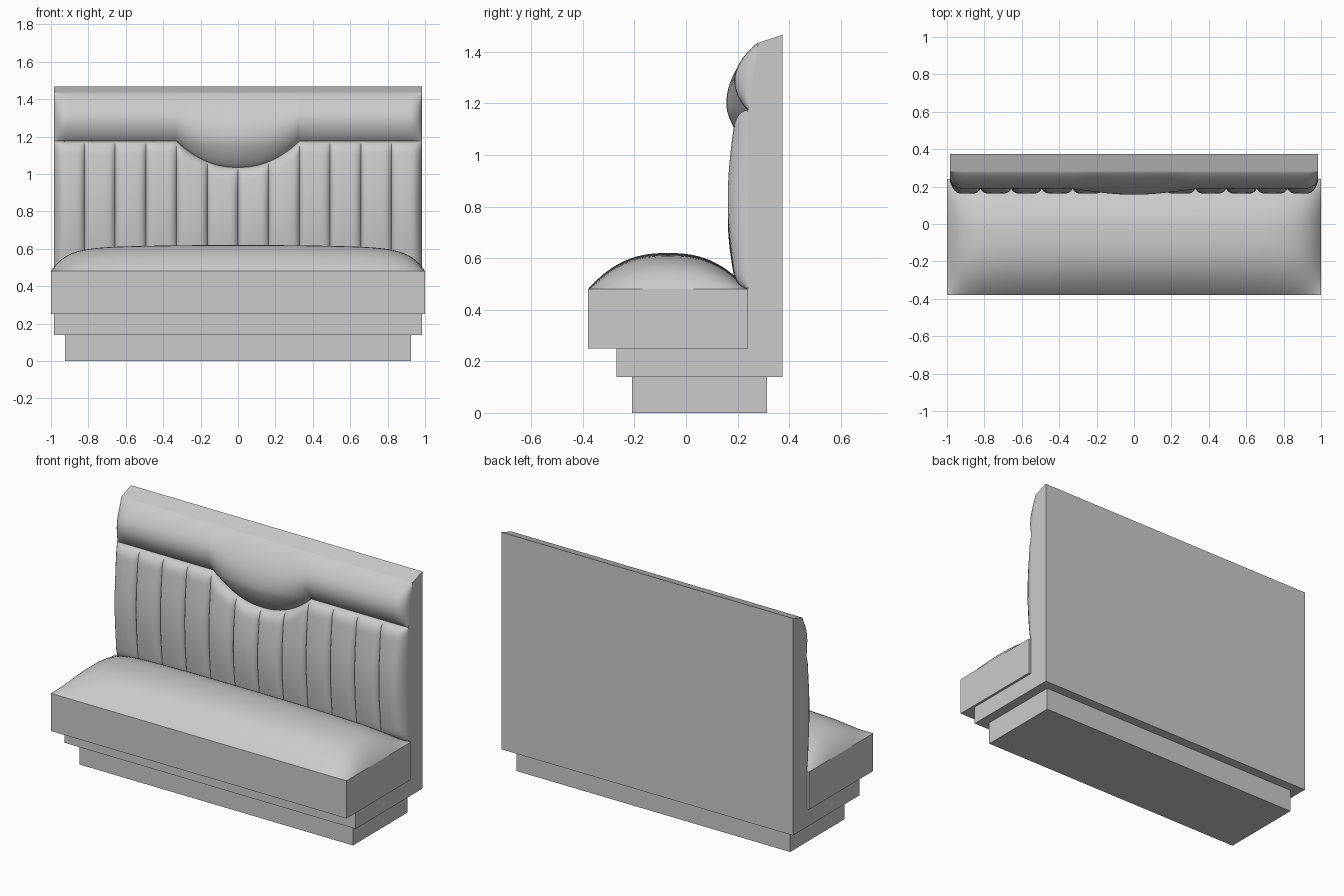
import bpy
from math import sin, cos, pi, exp, sqrt, radians

if "Cube" in bpy.data.objects:
    bpy.data.objects.remove(bpy.data.objects["Cube"])

HALF = 0.985          # half width of frame and back upholstery
CHANNELS = 12
PITCH = 2 * HALF / CHANNELS
DIP = 2 * PITCH       # half width of the scalloped dip


def make_mesh(name, verts, faces):
    me = bpy.data.meshes.new(name)
    me.from_pydata(verts, [], faces)
    me.validate()
    ob = bpy.data.objects.new(name, me)
    bpy.context.collection.objects.link(ob)
    return ob


def extrude_x(name, profile, hx):
    """Solid made from a counter-clockwise (y, z) profile, seen from +x."""
    n = len(profile)
    verts = [(x, y, z) for x in (-hx, hx) for y, z in profile]
    faces = [tuple(reversed(range(n))), tuple(range(n, 2 * n))]
    faces += [(i, (i + 1) % n, n + (i + 1) % n, n + i) for i in range(n)]
    return make_mesh(name, verts, faces)


def box(name, hx, y0, y1, z0, z1):
    return extrude_x(name, [(y0, z0), (y1, z0), (y1, z1), (y0, z1)], hx)


def pad(name, xs, vs, point):
    """Smooth upholstered surface sampled over xs and vs."""
    n = len(vs)
    verts = [point(x, v) for x in xs for v in vs]
    faces = [(i * n + j, (i + 1) * n + j, (i + 1) * n + j + 1, i * n + j + 1)
             for i in range(len(xs) - 1) for j in range(n - 1)]
    ob = make_mesh(name, verts, faces)
    bpy.ops.object.select_all(action='DESELECT')
    ob.select_set(True)
    bpy.context.view_layer.objects.active = ob
    bpy.ops.object.shade_smooth_by_angle(angle=radians(45))
    return ob


def eased(n):
    """0..1 samples, denser towards both ends."""
    return [(1 - cos(pi * i / n)) / 2 for i in range(n + 1)]


def rounded(d, r):
    """Quarter-round rise from 0 to 1 over distance r."""
    return sqrt(max(0, 1 - (1 - min(max(d, 0) / r, 1)) ** 2))


def seam(x):
    """Height of the scalloped seam between channels and head roll."""
    return 1.035 + 0.14 * min(abs(x) / DIP, 1) ** 2.2


# Plinth, L-shaped frame and seat box
box("plinth", 0.925, -0.21, 0.315, 0, 0.14)
extrude_x("frame", [(-0.27, 0.14), (0.375, 0.14), (0.375, 1.467), (0.28, 1.435),
                    (0.24, 1.175), (0.24, 0.25), (-0.27, 0.25)], HALF)
box("seat_box", 1.0, -0.38, 0.24, 0.25, 0.48)


# Domed seat cushion
def seat_point(x, v):
    a, s = abs(x), 2 * v - 1
    fx = 0.87 * (1 - exp(-(1 - a) / 0.08)) + 0.13 * (1 - a * a)
    return x, -0.07 + 0.31 * s, 0.48 + 0.14 * fx * (1 - abs(s) ** 2.5)


pad("seat_cushion", [2 * t - 1 for t in eased(64)], eased(32), seat_point)


# Vertical channels of the backrest
def channel_point(x, v):
    top = seam(x)
    z = 0.48 + v * (top - 0.48)
    s = abs(2 * (((x + HALF) / PITCH) % 1) - 1)
    depth = 0.045 * rounded(min(z - 0.48, top - z), 0.06) + 0.033 * sin(pi * v)
    depth *= (1 - 0.35 * s ** 6) * rounded(HALF - abs(x), 0.06)
    return x, 0.24 - depth, z


columns = [-HALF + PITCH * (k + t) for k in range(CHANNELS) for t in eased(12)[:-1]]
columns.append(HALF)
pad("back_channels", columns, eased(28), channel_point)


# Head roll with a scalloped lower edge
def roll_point(x, v):
    low = seam(x)
    z = low + v * (1.435 - low)
    base = 0.24 + 0.04 * max(0, (z - 1.175) / 0.26)
    amp = 0.07 + 0.01 * (1 + cos(pi * min(abs(x) / 0.4, 1)))
    depth = amp * max(0, sin(pi * v)) ** 0.8 * rounded(HALF - abs(x), 0.07)
    return x, base - depth, z


pad("head_roll", columns, eased(28), roll_point)
